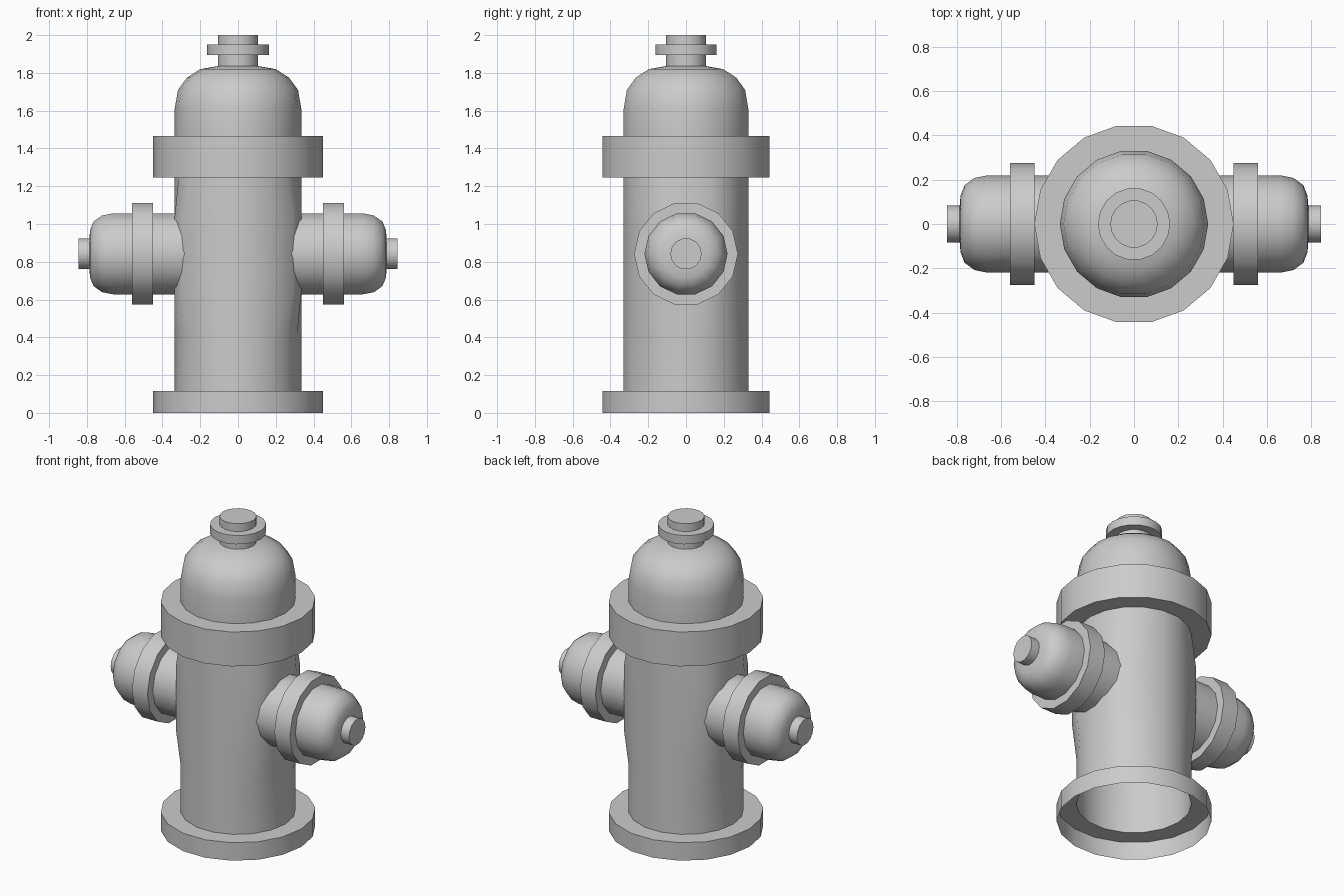
import bpy, math
from mathutils import Vector

if "Cube" in bpy.data.objects:
    bpy.data.objects.remove(bpy.data.objects["Cube"])


def lathe(name, profile, sides, place):
    """Revolve (radius, height) points; place() maps local coordinates to the model."""
    verts, faces, rings = [], [], []
    for r, h in profile:
        if r == 0:
            rings.append([len(verts)] * sides)
            verts.append(place(0, 0, h))
            continue
        rings.append(list(range(len(verts), len(verts) + sides)))
        for i in range(sides):
            a = 2 * math.pi * i / sides
            verts.append(place(r * math.cos(a), r * math.sin(a), h))
    for lo, hi in zip(rings, rings[1:]):
        for i in range(sides):
            j = (i + 1) % sides
            face = [lo[i], lo[j], hi[j], hi[i]]
            faces.append(face[:3] if hi[i] == hi[j] else face)
    mesh = bpy.data.meshes.new(name)
    mesh.from_pydata(verts, [], faces)
    obj = bpy.data.objects.new(name, mesh)
    bpy.context.collection.objects.link(obj)
    bpy.ops.object.select_all(action='DESELECT')
    obj.select_set(True)
    bpy.context.view_layer.objects.active = obj
    bpy.ops.object.shade_smooth_by_angle(angle=math.radians(40))
    return obj


# Barrel: open base skirt, body, collar, dome and top nut
barrel = lathe("hydrant_barrel", [
    (.45, 0), (.45, .115), (.335, .115), (.335, .42), (.335, .64),
    (.335, .842), (.335, 1.04), (.335, 1.245), (.45, 1.245), (.45, 1.465),
    (.335, 1.465), (.335, 1.61), (.318, 1.71), (.27, 1.775), (.2, 1.82),
    (.107, 1.836), (.107, 1.894), (.163, 1.894), (.163, 1.95),
    (.107, 1.95), (.107, 2), (0, 2)], 18, lambda x, y, z: (x, y, z))

# Flatten the body a little towards the outlets where they blend in
for v in barrel.data.vertices:
    if .6 < v.co.z < 1.1 and abs(v.co.y) < .23:
        v.co.x = math.copysign(.335 if abs(v.co.y) < .15 else .29, v.co.x)

# Side outlet: pipe, flange, rounded cap and nut, mirrored to the other side
outlet = lathe("side_outlets", [
    (.22, .25), (.22, .45), (.275, .45), (.275, .56), (.22, .56), (.22, .66),
    (.208, .72), (.175, .765), (.13, .783), (.083, .787), (.083, .845),
    (0, .845)], 14, lambda x, y, z: (z, x, y + .842))
outlet.modifiers.new("Mirror", 'MIRROR').use_mirror_merge = False
